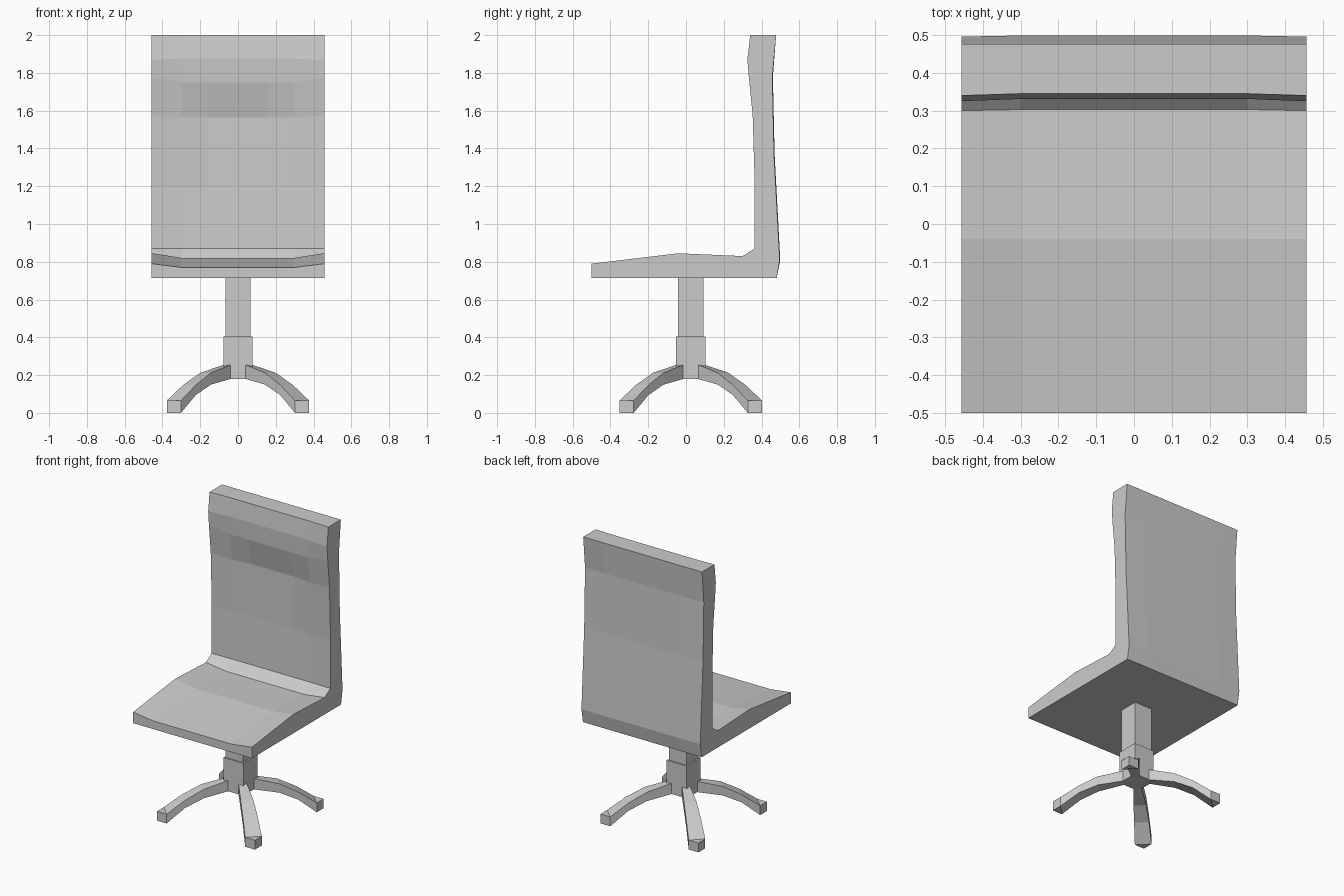
import bpy, bmesh

if "Cube" in bpy.data.objects:
    bpy.data.objects.remove(bpy.data.objects["Cube"])

CY = 0.025  # pedestal centre in y


def make_object(name, bm):
    bmesh.ops.recalc_face_normals(bm, faces=bm.faces)
    mesh = bpy.data.meshes.new(name)
    bm.to_mesh(mesh)
    bm.free()
    obj = bpy.data.objects.new(name, mesh)
    bpy.context.collection.objects.link(obj)
    return obj


def loft(name, sections):
    """Skin a row of equal-length closed outlines and cap both ends."""
    bm = bmesh.new()
    rings = [[bm.verts.new(p) for p in s] for s in sections]
    for a, b in zip(rings, rings[1:]):
        for i in range(len(a)):
            j = (i + 1) % len(a)
            bm.faces.new((a[i], a[j], b[j], b[i]))
    bm.faces.new(rings[0])
    bm.faces.new(rings[-1])
    return make_object(name, bm)


def block(name, half, z0, z1):
    sq = [(-half, CY - half), (half, CY - half), (half, CY + half), (-half, CY + half)]
    return loft(name, [[(x, y, z) for x, y in sq] for z in (z0, z1)])


# Seat and back shell: side outline (y, z), dish (dy, dz), extra hollow in the middle
PROFILE = [
    (-0.50, 0.713, 0, 0, 0), (0.48, 0.713, 0, 0, 0),
    (0.496, 0.81, 0.003, 0, 0), (0.466, 1.37, 0.003, 0, 0),
    (0.457, 1.78, 0.003, 0, 0), (0.477, 2.0, 0, 0, 0),
    (0.34, 2.0, 0.005, 0, 0), (0.325, 1.87, 0.006, 0.005, 0),
    (0.333, 1.775, 0.004, -0.025, 0), (0.353, 1.575, 0.012, -0.012, 0.014),
    (0.364, 1.2, 0.010, 0, 0.004), (0.362, 0.87, 0.003, 0, 0),
    (0.30, 0.83, 0.003, -0.022, 0), (-0.04, 0.845, 0, -0.024, 0),
    (-0.50, 0.79, 0, -0.02, 0),
]
COLUMNS = [(-0.457, 0, 0), (-0.30, 1, 0), (-0.16, 1, 1),
           (0.16, 1, 1), (0.30, 1, 0), (0.457, 0, 0)]
loft("seat_and_back", [[(x, y + w * dy + v * h, z + w * dz) for y, z, dy, dz, h in PROFILE]
                       for x, w, v in COLUMNS])

# Two-step pedestal
block("column_upper", 0.067, 0.39, 0.72)
block("column_lower", 0.077, 0.18, 0.405)

# Arched diagonal legs: (corner distance, taper, underside z, top z)
LEG = [(0.074, 0.036, 0.18, 0.255), (0.20, 0.057, 0.15, 0.212),
       (0.29, 0.067, 0.095, 0.148), (0.377, 0.075, 0.0, 0.065)]


def leg(name, sx, sy):
    bm = bmesh.new()
    rings = []
    for d, t, z0, z1 in LEG:
        a, b = (d - t, d), (d, d - t)
        rings.append([bm.verts.new((sx * p[0], CY + sy * p[1], z))
                      for p, z in ((a, z0), (b, z0), (b, z1), (a, z1))])
    for r, s in zip(rings, rings[1:]):
        for i in range(4):
            j = (i + 1) % 4
            bm.faces.new((r[i], r[j], s[j], s[i]))
    bm.faces.new(rings[0])
    # Pointed foot tip
    a0, b0, b1, a1 = rings[-1]
    d, _, z0, z1 = LEG[-1]
    t0, t1 = (bm.verts.new((sx * d, CY + sy * d, z)) for z in (z0, z1))
    for f in ((a0, t0, t1, a1), (t0, b0, b1, t1), (a0, b0, t0), (a1, t1, b1)):
        bm.faces.new(f)
    make_object(name, bm)


for sy, fb in ((-1, "front"), (1, "back")):
    for sx, lr in ((-1, "left"), (1, "right")):
        leg(f"{fb}_{lr}_leg", sx, sy)
